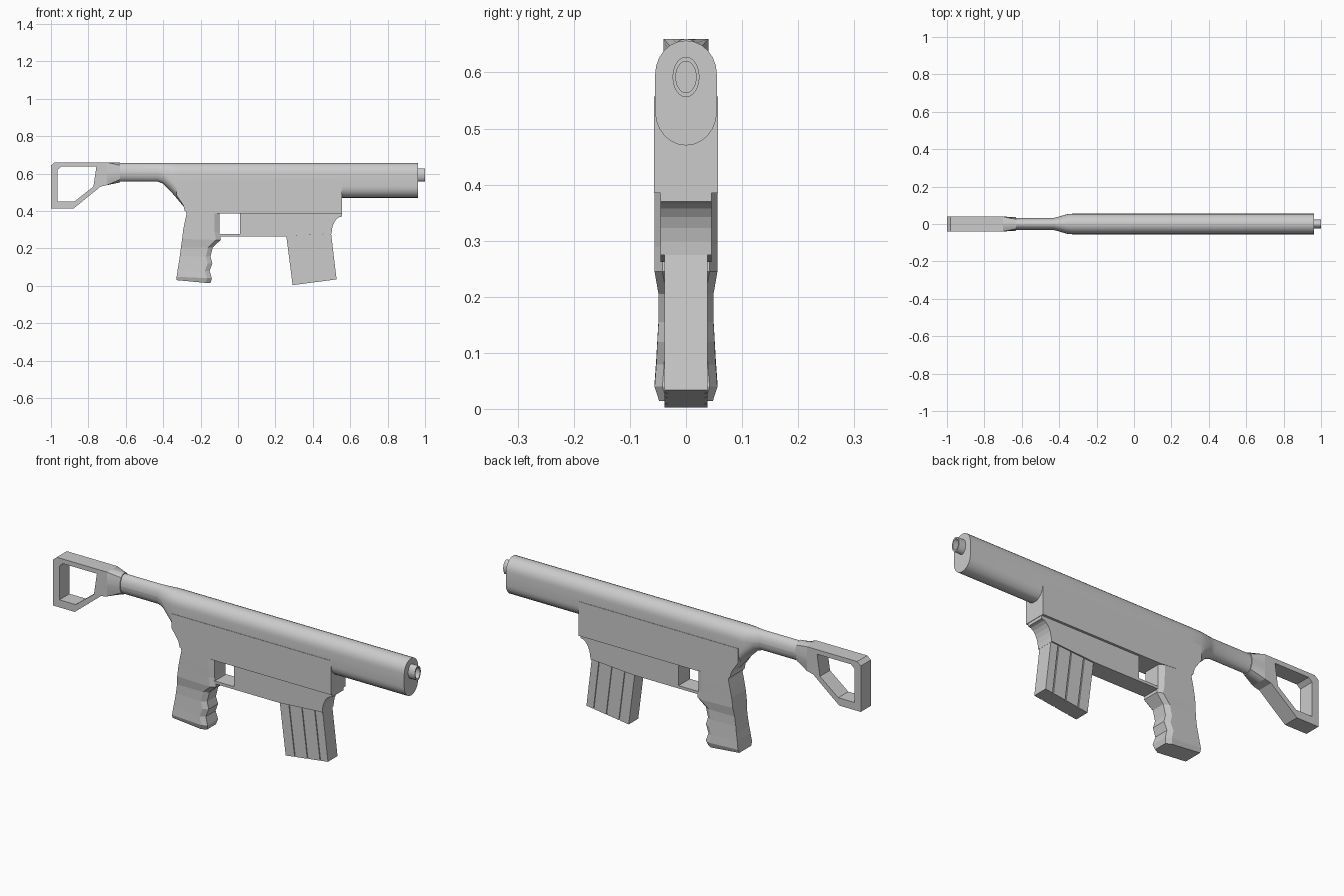
import bpy, bmesh
from math import cos, sin, pi

if "Cube" in bpy.data.objects:
    bpy.data.objects.remove(bpy.data.objects["Cube"])


def finish(name, bm, smooth=False):
    bmesh.ops.recalc_face_normals(bm, faces=bm.faces)
    me = bpy.data.meshes.new(name)
    bm.to_mesh(me)
    bm.free()
    ob = bpy.data.objects.new(name, me)
    bpy.context.collection.objects.link(ob)
    if smooth:
        bpy.ops.object.select_all(action='DESELECT')
        bpy.context.view_layer.objects.active = ob
        ob.select_set(True)
        bpy.ops.object.shade_smooth_by_angle(angle=pi / 6)
    return ob


def loft(name, rings, smooth=False):
    """Skin a row of equal-length point rings and cap both ends."""
    bm = bmesh.new()
    loops = [[bm.verts.new(p) for p in r] for r in rings]
    n = len(loops[0])
    for a, b in zip(loops, loops[1:]):
        for i in range(n):
            j = (i + 1) % n
            bm.faces.new((a[i], a[j], b[j], b[i]))
    bm.faces.new(loops[0])
    bm.faces.new(loops[-1])
    return finish(name, bm, smooth)


def prism(name, outline, w):
    """Side outline (x, z) made into a plate of half width w."""
    return loft(name, [[(x, y, z) for x, z in outline] for y in (-w, w)])


def section(x, w, top, bottom, arc=0.06, n=24):
    """Upright rounded cross-section, half width w, rounded ends of height arc."""
    arc = min(arc, (top - bottom) / 2)
    pts = []
    for i in range(n + 2):
        k = i if i <= n // 2 else i - 1
        a = 2 * pi * k / n
        zc = top - arc if i <= n // 2 else bottom + arc
        pts.append((x, w * cos(a), zc + arc * sin(a)))
    return pts


# Barrel shroud, swelling from the rear tube
loft("barrel_shroud", [section(*s) for s in (
    (-0.64, 0.032, 0.655, 0.557), (-0.43, 0.032, 0.655, 0.557),
    (-0.40, 0.040, 0.656, 0.545), (-0.36, 0.052, 0.657, 0.505),
    (-0.33, 0.055, 0.657, 0.47), (-0.28, 0.055, 0.657, 0.41),
    (-0.20, 0.055, 0.657, 0.47), (0.963, 0.055, 0.657, 0.47))], True)

# Hollow muzzle
loft("muzzle", [section(x, w, 0.592 + h, 0.592 - h) for x, w, h in (
    (0.95, 0.024, 0.036), (1.0, 0.024, 0.036),
    (1.0, 0.018, 0.028), (0.966, 0.018, 0.028))], True)

# Receiver slab
prism("receiver", [(-0.33, 0.557), (0.557, 0.557), (0.557, 0.385),
                   (-0.10, 0.385), (-0.285, 0.40), (-0.292, 0.43), (-0.33, 0.485)], 0.057)

# Lower frame with trigger guard and scooped front
scoop = [(0.555 - 0.055 * sin(a), 0.275 + 0.095 * (1 - (1 - cos(a))))
         for a in (pi / 2 * k / 6 for k in range(6, -1, -1))]
prism("lower_frame", [(-0.11, 0.262), (0.26, 0.262), (0.495, 0.278)] + scoop +
      [(0.555, 0.39), (0.01, 0.39), (0.01, 0.276), (-0.11, 0.276)], 0.045)

# Pistol grip: back z, back x, front z, front x, half width
grip = ((0.030, -0.330, 0.015, -0.147, 0.048), (0.048, -0.328, 0.040, -0.140, 0.056),
        (0.090, -0.322, 0.080, -0.152, 0.053), (0.125, -0.316, 0.120, -0.137, 0.051),
        (0.160, -0.311, 0.155, -0.147, 0.049), (0.205, -0.305, 0.205, -0.135, 0.049),
        (0.250, -0.299, 0.245, -0.092, 0.056), (0.300, -0.293, 0.290, -0.100, 0.056),
        (0.345, -0.284, 0.340, -0.100, 0.0565), (0.385, -0.275, 0.385, -0.100, 0.0565),
        (0.430, -0.290, 0.430, -0.100, 0.0565))
loft("grip", [[(xb, -w, zb), (xf - 0.025, -w, zf), (xf, -w + 0.014, zf),
               (xf, w - 0.014, zf), (xf - 0.025, w, zf), (xb, w, zb)]
              for zb, xb, zf, xf, w in grip])


# Magazine: core with raised panels separated by grooves
def mag_slice(name, a, b, w):
    def at(p, q, t):
        return (p[0] + (q[0] - p[0]) * t, p[1] + (q[1] - p[1]) * t)
    lo, hi = ((0.292, 0.003), (0.527, 0.034)), ((0.258, 0.268), (0.497, 0.285))
    prism(name, [at(*lo, a), at(*lo, b), at(*hi, b), at(*hi, a)], w)


mag_slice("magazine_core", 0.005, 0.995, 0.033)
for i, (a, b) in enumerate(((0, 0.21), (0.235, 0.51), (0.535, 0.81), (0.835, 1))):
    mag_slice(f"magazine_panel_{i + 1}", a, b, 0.038)

# Shoulder stock frame with a cut window
stock = prism("stock", [(-1, 0.412), (-0.88, 0.412), (-0.735, 0.53), (-0.70, 0.538),
                        (-0.70, 0.66), (-0.98, 0.66), (-1, 0.643)], 0.04)
cutter = prism("stock_window_cutter", [(-0.965, 0.45), (-0.875, 0.45), (-0.773, 0.53),
                                       (-0.757, 0.637), (-0.945, 0.637), (-0.965, 0.62)], 0.1)
cutter.hide_render = True
cutter.hide_set(True)
cut = stock.modifiers.new("window", 'BOOLEAN')
cut.operation = 'DIFFERENCE'
cut.object = cutter

# Collar blending the square stock into the round tube
square = []
for x, y, z in section(-0.70, 1, 0.66, 0.538):
    u, v = y, (z - 0.599) / 0.061
    m = max(abs(u), abs(v))
    square.append((x, 0.04 * u / m, 0.599 + 0.061 * v / m))
loft("stock_collar", [square, section(-0.632, 0.036, 0.66, 0.552)], True)
